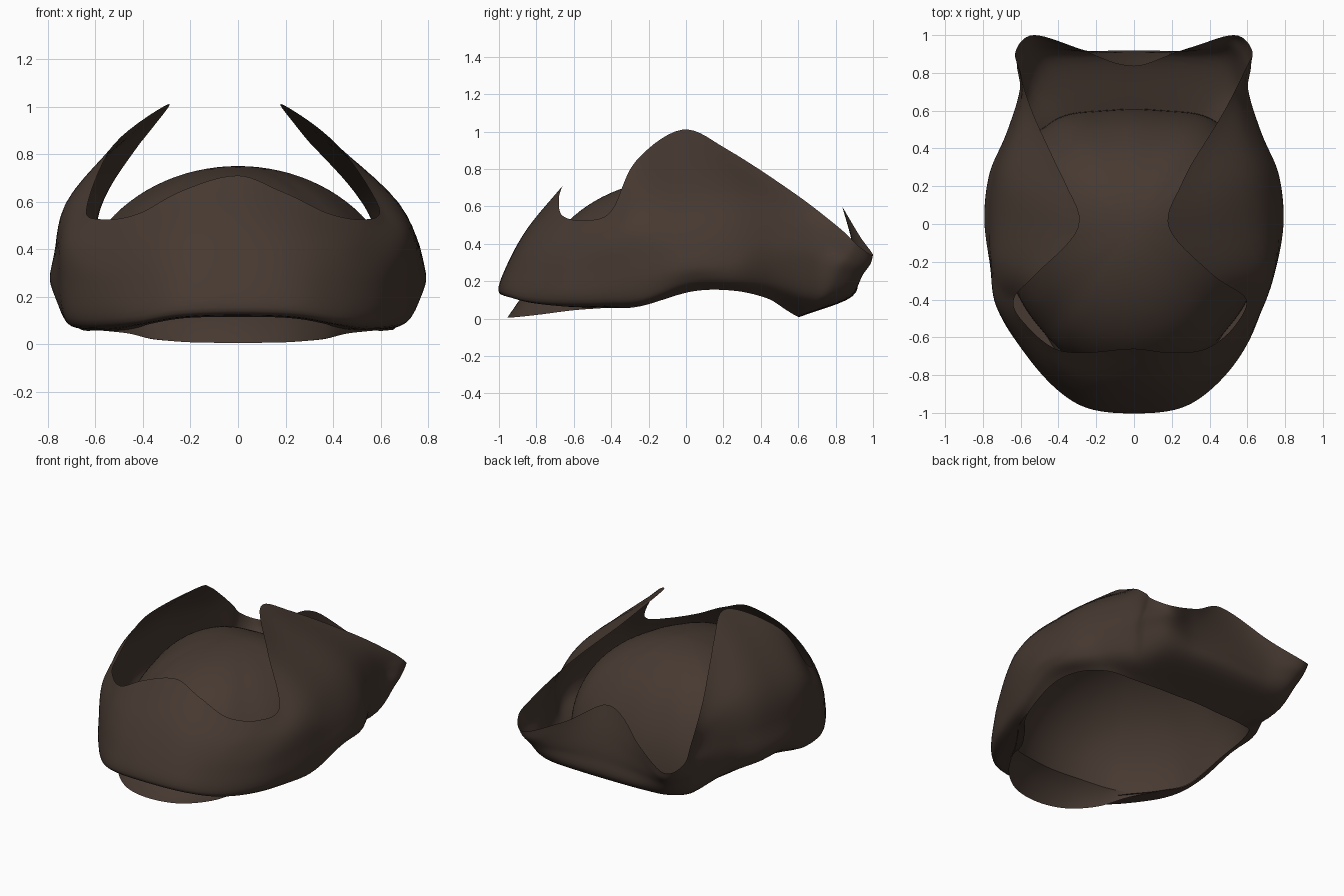
import bpy, bmesh, math
from mathutils import Vector

if "Cube" in bpy.data.objects:
    bpy.data.objects.remove(bpy.data.objects["Cube"])

felt = bpy.data.materials.new("dark brown felt")
felt.diffuse_color = (0.062, 0.041, 0.031, 1)
felt.use_nodes = True
felt.node_tree.nodes["Principled BSDF"].inputs["Base Color"].default_value = felt.diffuse_color


def spline(pts, steps, closed):
    """Catmull-Rom samples through the points."""
    n, out = len(pts), []

    def at(i):
        if closed:
            return pts[i % n]
        if i < 0:
            return pts[0] * 2 - pts[1]
        if i >= n:
            return pts[-1] * 2 - pts[-2]
        return pts[i]
    for i in range(n if closed else n - 1):
        a, b, c, d = at(i - 1), at(i), at(i + 1), at(i + 2)
        for k in range(steps):
            t = k / steps
            out.append(0.5 * (2 * b + (c - a) * t + (2 * a - 5 * b + 4 * c - d) * t * t
                              + (3 * b - a - 3 * c + d) * t ** 3))
    if not closed:
        out.append(pts[-1].copy())
    return out


def ring(half):
    """Mirror a front-to-back half outline into a full loop."""
    v = [Vector(p) for p in half]
    return v + [Vector((-p.x, p.y, p.z)) for p in v[-2:0:-1]]


def sheet(name, rows, closed):
    bm = bmesh.new()
    grid = [[bm.verts.new(p) for p in row] for row in rows]
    n = len(grid[0])
    for lo, hi in zip(grid, grid[1:]):
        for i in range(n if closed else n - 1):
            j = (i + 1) % n
            bm.faces.new((lo[i], lo[j], hi[j], hi[i]))
    bmesh.ops.remove_doubles(bm, verts=bm.verts, dist=0.0005)
    for f in bm.faces:
        f.smooth = True
    me = bpy.data.meshes.new(name)
    bm.to_mesh(me)
    bm.free()
    me.materials.append(felt)
    ob = bpy.data.objects.new(name, me)
    bpy.context.collection.objects.link(ob)
    return ob


# brim outlines, front centre to back centre, from lower edge to rim
bottom = [(0, -.90, .115), (.22, -.86, .11), (.37, -.75, .085), (.45, -.57, .06),
          (.56, -.41, .058), (.66, -.25, .065), (.69, .03, .145), (.66, .25, .15),
          (.57, .43, .11), (.45, .53, .05), (.38, .57, .025), (.30, .59, .015),
          (.18, .60, .01), (0, .61, .01)]
low = [(0, -1, .14), (.25, -.97, .13), (.43, -.85, .10), (.575, -.66, .085),
       (.68, -.45, .09), (.735, -.22, .12), (.77, .03, .21), (.75, .26, .21),
       (.65, .47, .19), (.57, .66, .12), (.53, .75, .10), (.44, .85, .11),
       (.25, .88, .115), (0, .89, .12)]
bulge = [(0, -.965, .27), (.23, -.94, .27), (.42, -.83, .26), (.585, -.65, .26),
         (.705, -.44, .27), (.76, -.21, .30), (.785, .02, .33), (.755, .27, .35),
         (.675, .48, .35), (.605, .70, .30), (.605, .83, .26), (.51, .945, .24),
         (.28, .915, .24), (0, .91, .26)]
upper = [(0, -.85, .48), (.23, -.84, .45), (.42, -.76, .41), (.58, -.60, .40),
         (.70, -.42, .43), (.715, -.22, .56), (.665, .02, .635), (.645, .27, .63),
         (.605, .53, .545), (.59, .75, .41), (.62, .88, .33), (.52, .985, .29),
         (.29, .925, .34), (0, .885, .42)]
rim = [(0, -.66, .71), (.22, -.68, .64), (.40, -.66, .55), (.55, -.54, .525),
       (.615, -.40, .575), (.47, -.27, .84), (.24, -.02, 1.01), (.31, .22, .905),
       (.50, .58, .67), (.60, .82, .485), (.625, .92, .39), (.53, 1.0, .34),
       (.29, .93, .44), (0, .835, .60)]

# upturned brim, wings and front corners leaning slightly to the left
loops = [spline(ring(h), 7, True) for h in (bottom, low, bulge, upper, rim)]
columns = [spline(list(c), 6, False) for c in zip(*loops)]
rows = [list(r) for r in zip(*columns)]
for r in rows:
    for p in r:
        lean = max(0.055 * max(0, min(1, (p.z - 0.4) / 0.45)),
                   0.022 * math.exp(-((p.y + 0.45) / 0.17) ** 2))
        p.x -= lean * min(1, abs(p.x) / 0.2)
sheet("upturned_brim", rows, True)

# open domed crown sitting inside the brim
edge = [(0, -.79, .16), (.20, -.76, .15), (.37, -.68, .11), (.49, -.56, .07),
        (.59, -.42, .065)] + bottom[5:]
base = spline(ring(edge), 7, True)
crown = []
for k in range(25):
    a = math.pi / 2 * k / 24
    c, s = math.cos(a), math.sin(a)
    crown.append([Vector((p.x * c, -0.02 + (p.y + 0.02) * c, p.z + (0.75 - p.z) * s))
                  for p in base])
sheet("crown", crown, True)

# front lip flaring out from the crown under the brim
lip = [(0, -.955, .006), (.20, -.91, .008), (.36, -.78, .022), (.46, -.60, .045),
       (.58, -.42, .058)]
mid = [(0, -.89, .10), (.21, -.85, .095), (.37, -.74, .07), (.47, -.58, .06),
       (.585, -.42, .062)]


def front_arc(half):
    v = [Vector(p) for p in half]
    return spline([Vector((-p.x, p.y, p.z)) for p in v[:0:-1]] + v, 7, False)


sheet("front_lip", [front_arc(h) for h in (lip, mid, edge[:5])], False)
